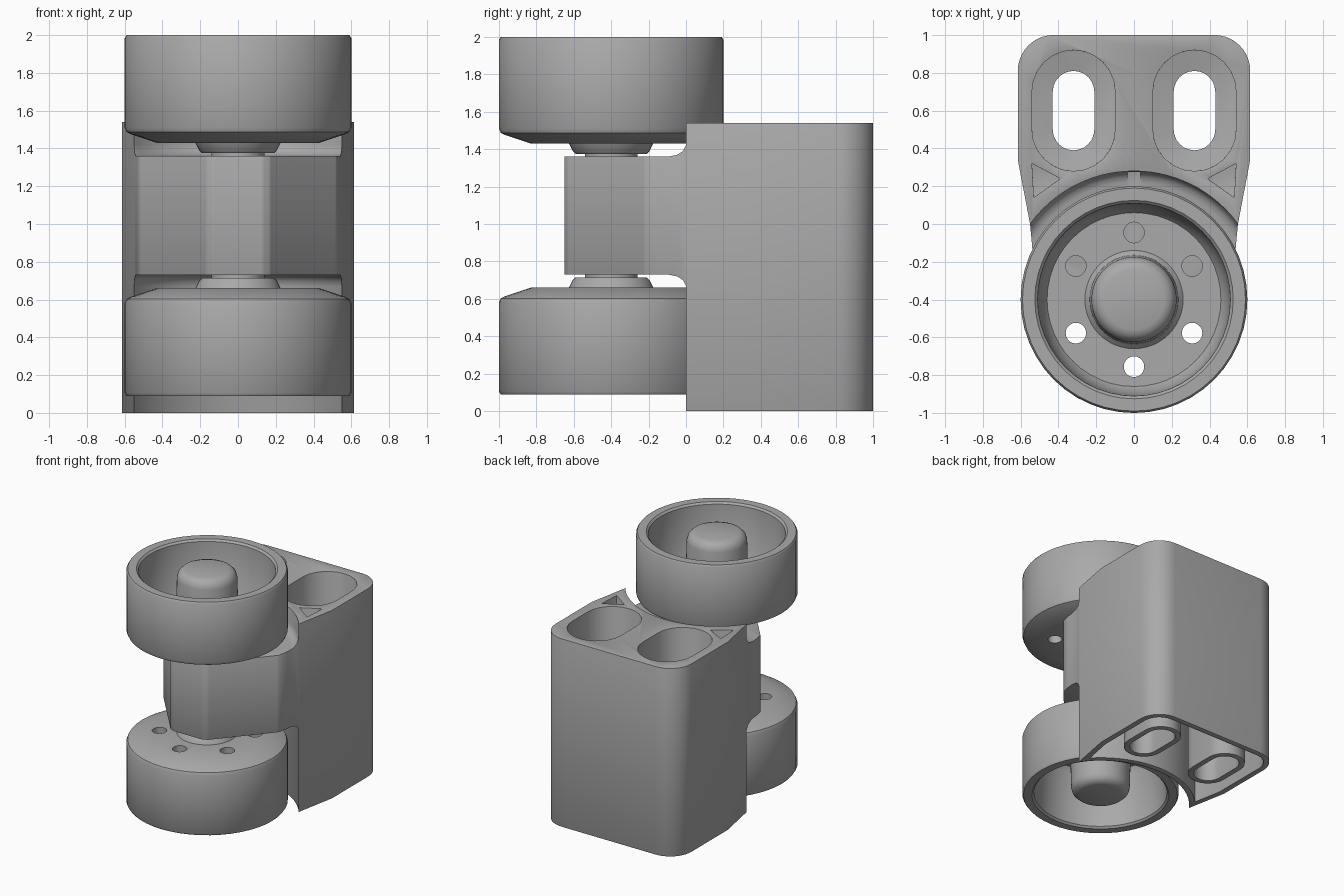
import bpy, bmesh, math

if "Cube" in bpy.data.objects:
    bpy.data.objects.remove(bpy.data.objects["Cube"], do_unlink=True)

GREY = bpy.data.materials.new("plain grey")
GREY.use_nodes = True
GREY.diffuse_color = (0.40, 0.40, 0.40, 1)
GREY.node_tree.nodes["Principled BSDF"].inputs["Base Color"].default_value = (0.40, 0.40, 0.40, 1)

AXLE_Y = -0.4      # wheel axis
MID_Z = 1.045      # mirror height between the two wheels


def new_object(name, bm):
    bmesh.ops.recalc_face_normals(bm, faces=bm.faces)
    mesh = bpy.data.meshes.new(name)
    bm.to_mesh(mesh)
    bm.free()
    mesh.materials.append(GREY)
    obj = bpy.data.objects.new(name, mesh)
    bpy.context.collection.objects.link(obj)
    return obj


def prism(name, outline, z0, z1):
    bm = bmesh.new()
    face = bm.faces.new([bm.verts.new((x, y, z0)) for x, y in outline])
    top = bmesh.ops.extrude_face_region(bm, geom=[face])["geom"]
    bmesh.ops.translate(bm, vec=(0, 0, z1 - z0),
                        verts=[v for v in top if isinstance(v, bmesh.types.BMVert)])
    return new_object(name, bm)


def revolve(name, profile, flip=False, steps=48):
    """Spin an (r, z) profile, starting and ending on the axis, around the wheel axis."""
    bm = bmesh.new()
    verts = [bm.verts.new((r, AXLE_Y, 2 * MID_Z - z if flip else z)) for r, z in profile]
    edges = [bm.edges.new(pair) for pair in zip(verts, verts[1:])]
    bmesh.ops.spin(bm, geom=verts + edges, cent=(0, AXLE_Y, 0), axis=(0, 0, 1),
                   angle=math.tau, steps=steps)
    bmesh.ops.remove_doubles(bm, verts=bm.verts, dist=1e-5)
    return new_object(name, bm)


def stadium(cx, cy, half_w, half_l, n=12):
    pts = []
    for side, start in ((1, 0), (-1, math.pi)):
        for i in range(n + 1):
            a = start + math.pi * i / n
            pts.append((cx + half_w * math.cos(a),
                        cy + side * (half_l - half_w) + half_w * math.sin(a)))
    return pts


def apply_modifiers(obj):
    bpy.context.view_layer.update()
    deps = bpy.context.evaluated_depsgraph_get()
    mesh = bpy.data.meshes.new_from_object(obj.evaluated_get(deps))
    obj.modifiers.clear()
    obj.data = mesh


def cut(obj, *cutters):
    for cutter in cutters:
        mod = obj.modifiers.new("cut", "BOOLEAN")
        mod.operation, mod.solver, mod.object = "DIFFERENCE", "EXACT", cutter
        apply_modifiers(obj)
        bpy.data.objects.remove(cutter, do_unlink=True)


def smooth(obj, angle):
    bpy.ops.object.select_all(action="DESELECT")
    obj.select_set(True)
    bpy.context.view_layer.objects.active = obj
    bpy.ops.object.shade_smooth_by_angle(angle=math.radians(angle))


def bracket_outline(inset=0.0):
    """Plan outline: rounded back corners, tapered sides, chamfered arm nose."""
    w, back, r = 0.615 - inset, 1.0 - inset, 0.19 - inset
    right = [(0.13, -0.65), (0.17, -0.63), (0.52 - inset, -0.22), (0.535 - inset, -0.16),
             (0.55 - inset, 0.0), (w, 0.34)]
    right += [(w - r + r * math.cos(a), back - r + r * math.sin(a))
              for a in (math.pi / 2 * i / 10 for i in range(11))]
    return right + [(-x, y) for x, y in reversed(right)]


# Bracket: block and arm in one, scooped out round both wheels
bracket = prism("mounting_bracket", bracket_outline(), 0.0, 1.54)
scoop = [(0, 1.36), (0.62, 1.36), (0.65, 1.37), (0.67, 1.39), (0.68, 1.42), (0.68, 2.3), (0, 2.3)]
for flip in (False, True):
    cut(bracket, revolve("scoop_cutter", scoop, flip, 96))

# Hollow underside, keeping the curved wall and the two slot tubes
pocket = prism("pocket_cutter", bracket_outline(0.045), -0.2, 0.6)
cut(pocket, revolve("wall_keep", [(0, -0.5), (0.725, -0.5), (0.725, 1), (0, 1)], False, 96))
for s in (1, -1):
    cut(pocket, prism("tube_keep", stadium(s * 0.32, 0.6, 0.155, 0.255), -0.5, 1.0))
cut(bracket, pocket)

# Counterbored slots and small corner pockets
for s in (1, -1):
    cut(bracket,
        prism("recess_cutter", stadium(s * 0.32, 0.6, 0.22, 0.32), 0.75, 2.0),
        prism("slot_cutter", stadium(s * 0.32, 0.6, 0.11, 0.21), -0.5, 2.0),
        prism("corner_cutter", [(s * 0.54, 0.32), (s * 0.39, 0.24), (s * 0.53, 0.14)], 1.0, 2.0))
cut(bracket, prism("notch_cutter", [(-0.035, 0.1), (0.035, 0.1), (0.035, 0.275), (-0.035, 0.275)],
                   1.36, 1.48))

# Softened edges
bevel = bracket.modifiers.new("soft_edges", "BEVEL")
bevel.width, bevel.segments = 0.012, 2
bevel.limit_method, bevel.angle_limit = "ANGLE", math.radians(50)
apply_modifiers(bracket)
smooth(bracket, 35)

# Wheels: open cup with centre post, hub boss and axle stub, plus six floor holes
wheel = [(0, 1.34), (0.14, 1.34), (0.14, 1.375), (0.19, 1.375), (0.205, 1.39), (0.225, 1.43),
         (0.43, 1.43), (0.565, 1.475), (0.59, 1.487), (0.60, 1.51), (0.60, 1.985), (0.59, 2.0),
         (0.525, 2.0), (0.51, 1.985), (0.49, 1.56), (0.46, 1.52), (0.26, 1.52), (0.235, 1.545),
         (0.225, 1.93), (0.215, 1.965), (0.19, 1.99), (0.16, 2.0), (0, 2.0)]
for name, flip in (("upper_wheel", False), ("lower_wheel", True)):
    obj = revolve(name, wheel, flip)
    for i in range(6):
        a = math.pi / 2 + i * math.pi / 3
        hole = stadium(0.355 * math.cos(a), AXLE_Y + 0.355 * math.sin(a), 0.054, 0.055, 10)
        z = 2 * MID_Z - 1.48 if flip else 1.48
        cut(obj, prism("hole_cutter", hole, z - 0.15, z + 0.15))
    smooth(obj, 35)
